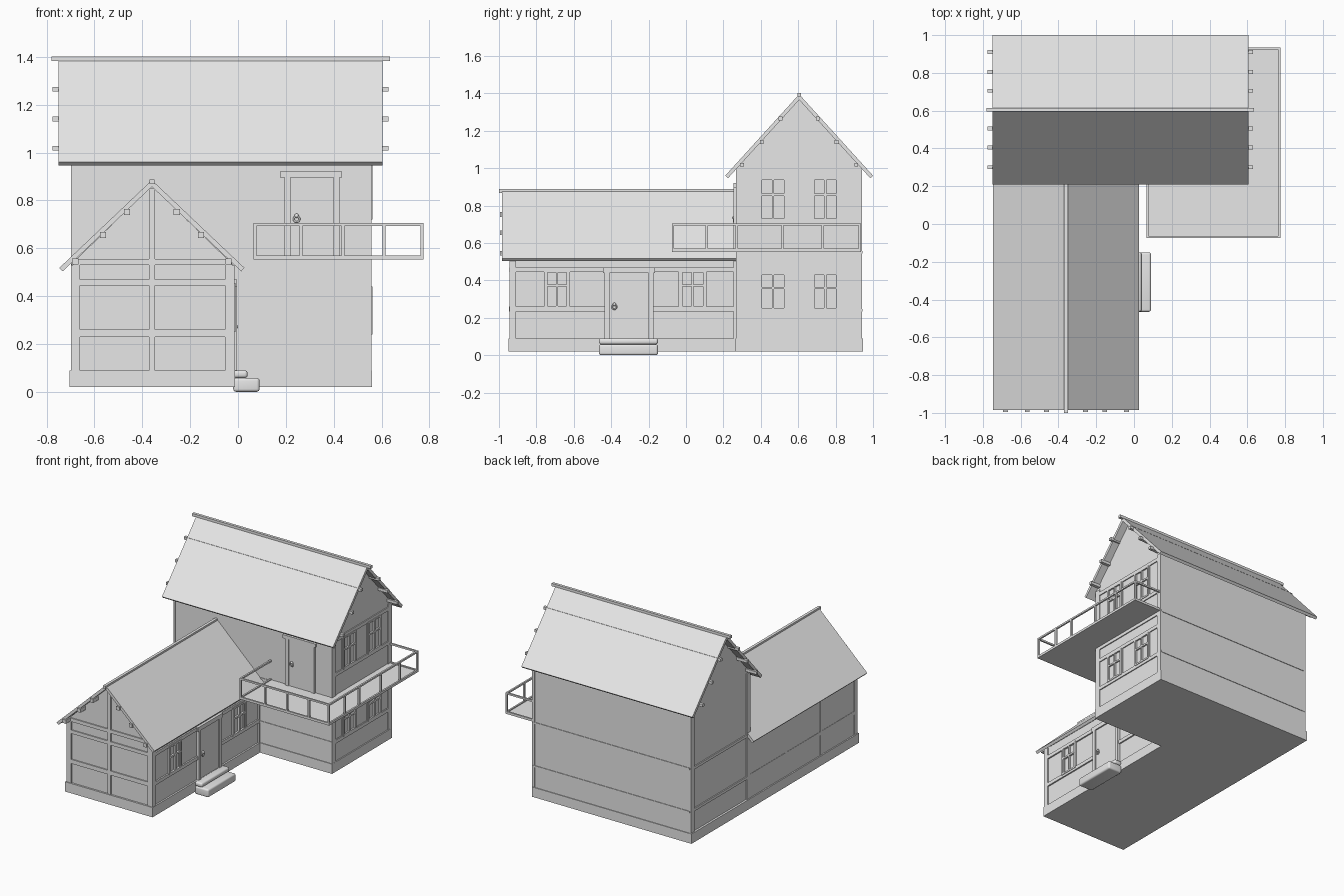
import bpy, bmesh, math
from mathutils import Matrix, Vector

cube = bpy.data.objects.get("Cube")
if cube:
    bpy.data.objects.remove(cube, do_unlink=True)

plaster = bpy.data.materials.new("light grey")
plaster.use_nodes = True
GREY = (0.8, 0.8, 0.8, 1)
plaster.diffuse_color = GREY
plaster.node_tree.nodes["Principled BSDF"].inputs["Base Color"].default_value = GREY


def finish(name, bm):
    bmesh.ops.recalc_face_normals(bm, faces=bm.faces)
    mesh = bpy.data.meshes.new(name)
    bm.to_mesh(mesh)
    bm.free()
    mesh.materials.append(plaster)
    obj = bpy.data.objects.new(name, mesh)
    bpy.context.scene.collection.objects.link(obj)
    return obj


def boxes(name, items):
    """One object from a list of (x0, x1, y0, y1, z0, z1) boxes."""
    bm = bmesh.new()
    for x0, x1, y0, y1, z0, z1 in items:
        centre = Matrix.Translation(((x0 + x1) / 2, (y0 + y1) / 2, (z0 + z1) / 2))
        size = Matrix.Diagonal((x1 - x0, y1 - y0, z1 - z0, 1))
        bmesh.ops.create_cube(bm, size=1, matrix=centre @ size)
    return finish(name, bm)


def prism(name, profile, axis, a, b):
    """Extrude a (u, z) outline along x or y, from a to b."""
    bm = bmesh.new()
    point = (lambda u, z: (a, u, z)) if axis == "x" else (lambda u, z: (u, a, z))
    face = bm.faces.new([bm.verts.new(point(u, z)) for u, z in profile])
    out = bmesh.ops.extrude_face_region(bm, geom=[face])
    move = Vector((b - a, 0, 0)) if axis == "x" else Vector((0, b - a, 0))
    bmesh.ops.translate(bm, vec=move, verts=[g for g in out["geom"] if isinstance(g, bmesh.types.BMVert)])
    return finish(name, bm)


def on_wall(axis, p0, p1, rects):
    """Turn (u0, u1, z0, z1) wall rectangles into boxes between planes p0 and p1."""
    if axis == "x":
        return [(p0, p1, *r) for r in rects]
    return [(r[0], r[1], p0, p1, r[2], r[3]) for r in rects]


def roof(name, axis, mid, top, half, drop, a, b, thick=0.02):
    """Two slabs meeting at the ridge."""
    slope = math.hypot(half, drop)
    n = (drop / slope * thick, half / slope * thick)
    under = top - thick * slope / half
    outline = [(mid, top), (mid + half, top - drop), (mid + half - n[0], top - drop - n[1]), (mid, under),
               (mid - half + n[0], top - drop - n[1]), (mid - half, top - drop)]
    prism(name, outline, axis, a, b)


def gable_body(name, axis, mid, half, eave, peak, a, b):
    prism(name, [(mid - half, 0.02), (mid + half, 0.02), (mid + half, eave), (mid, peak), (mid - half, eave)],
          axis, a, b)


def window(u0, u1, z0, z1, t=0.012):
    """Window frame with a mullion and a cross bar."""
    m, zc = (u0 + u1) / 2, z0 + (z1 - z0) * 0.6
    return [(u0, u0 + t, z0, z1), (u1 - t, u1, z0, z1), (u0, u1, z0, z0 + t), (u0, u1, z1 - t, z1),
            (m - t / 2, m + t / 2, z0, z1), (u0, u1, zc - t / 2, zc + t / 2)]


# Main house and front wing walls
MID, WING = 0.605, -0.36
gable_body("main_walls", "x", MID, 0.335, 1.0, 1.37, -0.69, 0.552)
gable_body("wing_walls", "y", WING, 0.336, 0.535, 0.86, -0.937, 0.30)
boxes("plinth", [(-0.705, 0.56, 0.265, 0.945, 0.02, 0.09), (-0.705, -0.012, -0.95, 0.3, 0.02, 0.09)])

# Roofs, ridge beams and purlin ends
roof("main_roof", "x", MID, 1.395, 0.395, 0.435, -0.75, 0.605)
roof("wing_roof", "y", WING, 0.885, 0.387, 0.367, -0.985, 0.30)
boxes("ridge_beams", [(-0.78, 0.635, MID - 0.01, MID + 0.01, 1.382, 1.402),
                      (WING - 0.01, WING + 0.01, -1.0, 0.27, 0.868, 0.888)])
purlins = []
for s in (-1, 1):
    for d, z in ((0.1, 1.265), (0.2, 1.14), (0.305, 1.018)):
        y = MID + s * d
        purlins.append((-0.775, 0.63, y - 0.01, y + 0.01, z - 0.01, z + 0.01))
    for d, z in ((0.104, 0.752), (0.205, 0.655), (0.32, 0.545)):
        x = WING + s * d
        purlins.append((x - 0.013, x + 0.013, -0.995, -0.9, z - 0.013, z + 0.013))
boxes("purlins", purlins)

# Wing gable timbers
boxes("wing_gable_timbers", on_wall("y", -0.945, -0.93, [
    (-0.698, -0.66, 0.05, 0.53), (-0.055, -0.014, 0.05, 0.53), (-0.372, -0.347, 0.05, 0.85),
    (-0.69, -0.025, 0.53, 0.555), (-0.698, -0.014, 0.445, 0.47), (-0.698, -0.014, 0.23, 0.26)]))

# Wing side timbers, windows and doorway
wing_right = [(-0.945, -0.91, 0.05, 0.53), (0.255, 0.272, 0.05, 0.53), (-0.945, 0.27, 0.445, 0.47),
              (-0.945, -0.43, 0.235, 0.26), (-0.18, 0.27, 0.235, 0.26)]
wing_right += [(y, y + 0.02, 0.235, 0.46) for y in (-0.76, -0.64, -0.04, 0.09)]
boxes("wing_right_timbers", on_wall("x", -0.03, -0.014, wing_right))
boxes("wing_windows", on_wall("x", -0.03, -0.01, window(-0.76, -0.62, 0.25, 0.455) + window(-0.04, 0.11, 0.25, 0.455)))
boxes("wing_left_timbers", on_wall("x", -0.698, -0.685, [
    (-0.945, -0.91, 0.05, 0.53), (-0.55, -0.525, 0.05, 0.53), (-0.15, -0.125, 0.05, 0.53),
    (-0.945, 0.27, 0.235, 0.26), (-0.945, 0.27, 0.505, 0.53)]))
boxes("lower_door_frame", on_wall("x", -0.03, -0.005, [
    (-0.435, -0.41, 0.09, 0.45), (-0.2, -0.175, 0.09, 0.45), (-0.445, -0.165, 0.44, 0.47)]))
boxes("lower_door", [(-0.03, -0.014, -0.41, -0.2, 0.09, 0.44)])

# Main house timbers
main_right = [(0.268, 0.308, 0.05, 0.99), (0.902, 0.942, 0.05, 0.99)]
main_right += [(0.27, 0.94, z, z + 0.025) for z in (0.22, 0.435, 0.53, 0.70, 0.945)]
main_right += [(y - 0.01, y + 0.01, z0, z1) for y in (0.395, 0.535, 0.675, 0.815)
               for z0, z1 in ((0.22, 0.45), (0.70, 0.95))]
boxes("main_right_timbers", on_wall("x", 0.54, 0.559, main_right))
boxes("main_windows", on_wall("x", 0.54, 0.563, [
    r for y in (0.395, 0.675) for z0, z1 in ((0.24, 0.44), (0.72, 0.95))
    for r in window(y, y + 0.14, z0, z1)]))
boxes("main_left_timbers", on_wall("x", -0.698, -0.685, [
    (0.268, 0.308, 0.05, 0.99), (0.902, 0.942, 0.05, 0.99),
    (0.27, 0.94, 0.235, 0.255), (0.27, 0.94, 0.535, 0.555)]))
boxes("main_ledges", [(-0.69, 0.555, 0.266, 0.944, z, z + 0.012) for z in (0.235, 0.545)])

# Upper doorway
boxes("upper_door_frame", on_wall("y", 0.255, 0.28, [
    (0.195, 0.22, 0.56, 0.9), (0.4, 0.425, 0.56, 0.9), (0.175, 0.435, 0.895, 0.92)]))
boxes("upper_door", [(0.22, 0.4, 0.262, 0.28, 0.56, 0.895)])


# Ring handles
def handle(name, centre, turn):
    bpy.ops.mesh.primitive_torus_add(major_radius=0.012, minor_radius=0.004, major_segments=20,
                                     minor_segments=8, location=centre, rotation=turn)
    ring = bpy.context.object
    ring.name = name
    ring.data.materials.append(plaster)
    bpy.ops.object.shade_smooth()
    bm = bmesh.new()
    bmesh.ops.create_uvsphere(bm, u_segments=12, v_segments=8, radius=0.009,
                              matrix=Matrix.Translation(Vector(centre) + Vector((0, 0, 0.014))))
    for f in bm.faces:
        f.smooth = True
    finish(name + "_knob", bm)


handle("lower_door_handle", (-0.008, -0.383, 0.258), (0, math.pi / 2, 0))
handle("upper_door_handle", (0.245, 0.256, 0.722), (math.pi / 2, 0, 0))

# Rounded door steps
for name, x1, z0, z1 in (("lower_step", 0.09, 0.0, 0.058), ("upper_step", 0.04, 0.058, 0.09)):
    step = boxes(name, [(-0.02, x1, -0.465, -0.15, z0, z1)])
    bevel = step.modifiers.new("rounding", "BEVEL")
    bevel.width = 0.012
    bevel.segments = 4
    for p in step.data.polygons:
        p.use_smooth = True

# Balcony deck wrapping the corner
X0, X1, Y0, Y1 = 0.065, 0.775, -0.075, 0.935
prism_deck = [(X0, X1, Y0, 0.275, 0.553, 0.563), (0.55, X1, 0.275, Y1, 0.553, 0.563)]
boxes("balcony_deck", prism_deck)

# Balcony railing
T = 0.012
rail = []
for z in (0.693, 0.558):
    rail += [(X0, X1, Y0, Y0 + T, z, z + T), (X1 - T, X1, Y0, Y1, z, z + T),
             (X0, X0 + T, Y0, 0.27, z, z + T), (0.555, X1, Y1 - T, Y1, z, z + T)]
posts = [(x, Y0) for x in (X0, 0.257, 0.433, 0.605, X1 - T)]
posts += [(X1 - T, y) for y in (0.105, 0.265, 0.51, 0.725, Y1 - T)]
rail += [(x, x + T, y, y + T, 0.555, 0.705) for x, y in posts]
boxes("balcony_railing", rail)
